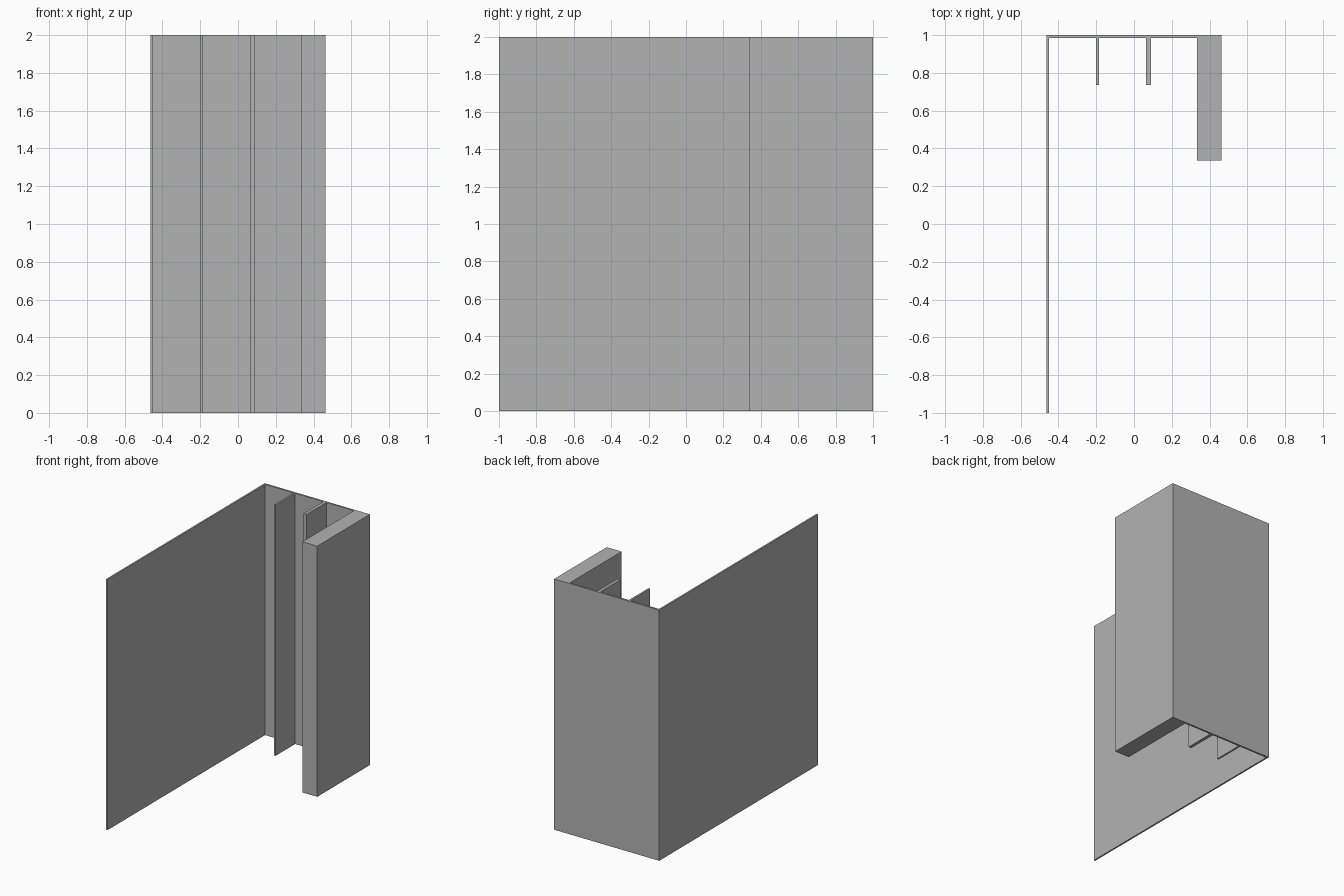
import bpy

cube = bpy.data.objects.get("Cube")
if cube:
    bpy.data.objects.remove(cube, do_unlink=True)

grey = bpy.data.materials.new("plain_grey")
grey.use_nodes = True
colour = (0.45, 0.45, 0.45, 1)
grey.diffuse_color = colour
grey.node_tree.nodes["Principled BSDF"].inputs["Base Color"].default_value = colour

HEIGHT = 2.0


def upright(name, x0, x1, y0, y1):
    """Full-height box spanning the given plan rectangle."""
    bpy.ops.mesh.primitive_cube_add(size=1, location=((x0 + x1) / 2, (y0 + y1) / 2, HEIGHT / 2))
    ob = bpy.context.object
    ob.name = name
    ob.scale = (x1 - x0, y1 - y0, HEIGHT)
    bpy.ops.object.transform_apply(location=False, rotation=False, scale=True)
    ob.data.materials.append(grey)
    return ob


# Long side wall, back wall, two partitions and the thick end block
upright("side_wall", -0.464, -0.451, -1, 1)
upright("back_wall", -0.451, 0.333, 0.985, 1)
upright("thin_partition", -0.2, -0.185, 0.737, 0.985)
upright("thick_partition", 0.064, 0.09, 0.737, 0.985)
upright("end_block", 0.333, 0.464, 0.336, 1)
